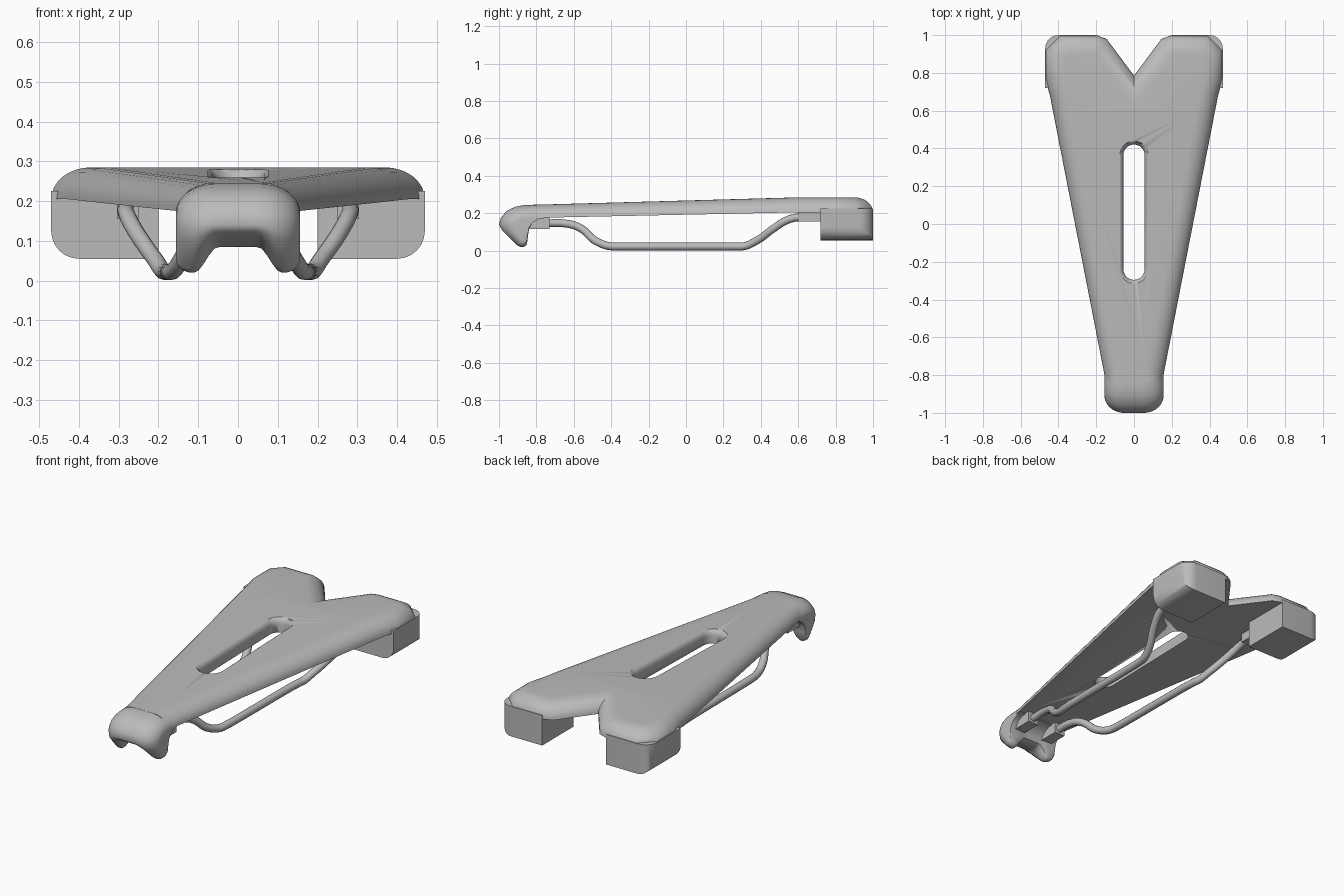
import bpy, bmesh, math
from mathutils import Vector

cube = bpy.data.objects.get("Cube")
if cube:
    bpy.data.objects.remove(cube)

grey = bpy.data.materials.new("matte_grey")
grey.use_nodes = True
grey.diffuse_color = (0.5, 0.5, 0.5, 1)
grey.node_tree.nodes["Principled BSDF"].inputs["Base Color"].default_value = (0.5, 0.5, 0.5, 1)


def activate(ob):
    bpy.ops.object.select_all(action='DESELECT')
    ob.select_set(True)
    bpy.context.view_layer.objects.active = ob


def finish(bm, name, angle=35):
    bmesh.ops.recalc_face_normals(bm, faces=bm.faces)
    me = bpy.data.meshes.new(name)
    bm.to_mesh(me)
    bm.free()
    ob = bpy.data.objects.new(name, me)
    bpy.context.collection.objects.link(ob)
    me.materials.append(grey)
    activate(ob)
    bpy.ops.object.shade_smooth_by_angle(angle=math.radians(angle))
    return ob


def loft(bm, rings):
    """Join closed rings of points with quads and cap both ends."""
    rows = [[bm.verts.new(p) for p in r] for r in rings]
    n = len(rows[0])
    for a, b in zip(rows, rows[1:]):
        for i in range(n):
            j = (i + 1) % n
            bm.faces.new((a[i], a[j], b[j], b[i]))
    bm.faces.new(rows[0])
    bm.faces.new(rows[-1])


def inset(pts, d):
    """Mitred inset of a counter-clockwise outline."""
    out = []
    for i, p in enumerate(pts):
        e1 = (p - pts[i - 1]).normalized()
        e2 = (pts[(i + 1) % len(pts)] - p).normalized()
        n1, n2 = Vector((-e1.y, e1.x)), Vector((-e2.y, e2.x))
        out.append(p + (n1 + n2) * d / (1 + n1.dot(n2)))
    return out


def top_z(y):
    return 0.245 + 0.04 * min(1, max(0, (y + 0.82) / 1.42))


def bottom_z(y):
    return 0.175 + 0.03 * min(1, max(0, (y + 0.82) / 1.42))


# Shell: V-notched outline, rounded over at the top
half = [(0.15, -0.84), (0.158, -0.79), (0.41, 0.5), (0.445, 0.68), (0.47, 0.77), (0.47, 0.92),
        (0.39, 1.0), (0.2, 1.0), (0.145, 0.98)]
outline = [Vector(p) for p in half] + [Vector((0, 0.785))]
outline += [Vector((-x, y)) for x, y in reversed(half)]
bm = bmesh.new()
rings = []
for k in range(9):
    a = math.pi / 2 * k / 8
    rings.append([(p.x, p.y, math.sin(a)) for p in inset(outline, 0.1 * (1 - math.cos(a)))])
for r in rings:                      # keep the front end square, inside the nose
    r[0] = (r[0][0], -0.84, r[0][2])
    r[-1] = (r[-1][0], -0.84, r[-1][2])
loft(bm, rings)
bmesh.ops.bisect_plane(bm, geom=bm.verts[:] + bm.edges[:] + bm.faces[:],
                       plane_co=(0, 0.6, 0), plane_no=(0, 1, 0))
for v in bm.verts:
    lo = bottom_z(v.co.y)
    v.co.z = lo + v.co.z * (top_z(v.co.y) - lo)
shell = finish(bm, "saddle_shell", 40)

# Slot with a softened lip, cut through the shell
bm = bmesh.new()
rings = []
for depth, r in [(-0.2, 0.056), (-0.03, 0.056), (-0.018, 0.059), (-0.008, 0.065), (0, 0.075), (0.03, 0.11)]:
    ring = []
    for i in range(26):
        back = i < 13
        a = math.pi * (i if back else i - 1) / 12
        y = (0.365 if back else -0.24) + r * math.sin(a)
        ring.append((r * math.cos(a), y, top_z(y) + depth))
    rings.append(ring)
loft(bm, rings)
cutter = finish(bm, "slot_cutter")
cutter.hide_render = True
activate(shell)
mod = shell.modifiers.new("slot", 'BOOLEAN')
mod.operation = 'DIFFERENCE'
mod.solver = 'EXACT'
mod.object = cutter
bpy.ops.object.modifier_apply(modifier="slot")
bpy.data.objects.remove(cutter)

# Nose: hooked side profile lofted across, with two prongs below
hook = [(-0.76, 0.245), (-0.86, 0.244), (-0.91, 0.236), (-0.96, 0.212), (-0.99, 0.175), (-1.0, 0.14),
        (-0.99, 0.105), (-0.955, 0.07), (-0.91, 0.03), (-0.89, 0.02), (-0.865, 0.021), (-0.85, 0.035),
        (-0.845, 0.08), (-0.838, 0.12), (-0.82, 0.15), (-0.79, 0.168), (-0.76, 0.172)]
bm = bmesh.new()
rings = []
steps = 32
for k in range(steps + 1):
    x = -0.156 * math.cos(math.pi * k / steps)
    ax = abs(x)
    e = 1 - math.sqrt(max(0, 1 - max(0, (ax - 0.05) / 0.106) ** 2))
    t = min(1, max(0, (ax - 0.05) / 0.06))
    floor = 0.085 - 0.065 * t * t * (3 - 2 * t)
    if ax > 0.115:
        floor += 0.035 * (1 - math.sqrt(max(0, 1 - ((ax - 0.115) / 0.041) ** 2)))
    ring = []
    for y, z in hook:
        if z > 0.14 and (y < -0.83 or z > 0.2):
            z = 0.14 + (z - 0.14) * (1 - 0.68 * e)
        elif z < 0.14:
            z = 0.14 - (0.14 - z) * (0.14 - floor) / 0.12
        if y < -0.86:
            y += 0.09 * e * (-0.86 - y) / 0.14
        ring.append((x, y, z))
    rings.append(ring)
loft(bm, rings)
finish(bm, "nose", 50)


def box(name, lo, hi, rounded=None, radius=0.0):
    bm = bmesh.new()
    bmesh.ops.create_cube(bm, size=1)
    lo, hi = Vector(lo), Vector(hi)
    for v in bm.verts:
        v.co = Vector([(a + b) / 2 + c * (b - a) for a, b, c in zip(lo, hi, v.co)])
    if rounded:
        mid = (lo + hi) / 2
        edges = [e for e in bm.edges if rounded((e.verts[0].co + e.verts[1].co) / 2 - mid)]
        bmesh.ops.bevel(bm, geom=edges, offset=radius, segments=6, profile=0.5, affect='EDGES')
    return finish(bm, name)


for s, side in ((1, "left"), (-1, "right")):
    def span(a, b):
        return sorted((s * a, s * b))

    # Rear pad: rounded at the outer back corner and outer lower edge
    x0, x1 = span(0.2, 0.47)
    box(side + "_rear_pad", (x0, 0.72, 0.055), (x1, 1.0, 0.225),
        lambda c: c.x * s > 0.1 and (c.y > 0.1 or c.z < -0.05), 0.07)

    # Rail clamps
    x0, x1 = span(0.06, 0.125)
    box(side + "_front_clamp", (x0, -0.85, 0.115), (x1, -0.73, 0.185))
    x0, x1 = span(0.25, 0.305)
    box(side + "_rear_clamp", (x0, 0.6, 0.155), (x1, 0.74, 0.22))

    # Rail: bent round bar between the clamps
    path = [(0.09, -0.78, 0.145), (0.095, -0.63, 0.143), (0.11, -0.56, 0.118), (0.145, -0.48, 0.05),
            (0.17, -0.38, 0.022), (0.183, 0.29, 0.022), (0.21, 0.38, 0.055), (0.255, 0.47, 0.12),
            (0.28, 0.55, 0.167), (0.282, 0.65, 0.185)]
    cu = bpy.data.curves.new(side + "_rail", 'CURVE')
    cu.dimensions = '3D'
    cu.bevel_depth = 0.021
    cu.bevel_resolution = 4
    cu.resolution_u = 6
    cu.use_fill_caps = True
    sp = cu.splines.new('BEZIER')
    sp.bezier_points.add(len(path) - 1)
    for bp, (x, y, z) in zip(sp.bezier_points, path):
        bp.co = (s * x, y, z)
        bp.handle_left_type = bp.handle_right_type = 'AUTO'
    # Keep the long lower run straight
    a, b = sp.bezier_points[4], sp.bezier_points[5]
    for p in (a, b):
        p.handle_left_type = p.handle_right_type = 'FREE'
        p.handle_left = p.co - Vector((s * 0.01, 0.04, 0))
        p.handle_right = p.co + Vector((s * 0.01, 0.04, 0))
    rail = bpy.data.objects.new(side + "_rail", cu)
    bpy.context.collection.objects.link(rail)
    cu.materials.append(grey)
    activate(rail)
    bpy.ops.object.convert(target='MESH')
    bpy.ops.object.shade_smooth_by_angle(angle=math.radians(40))
